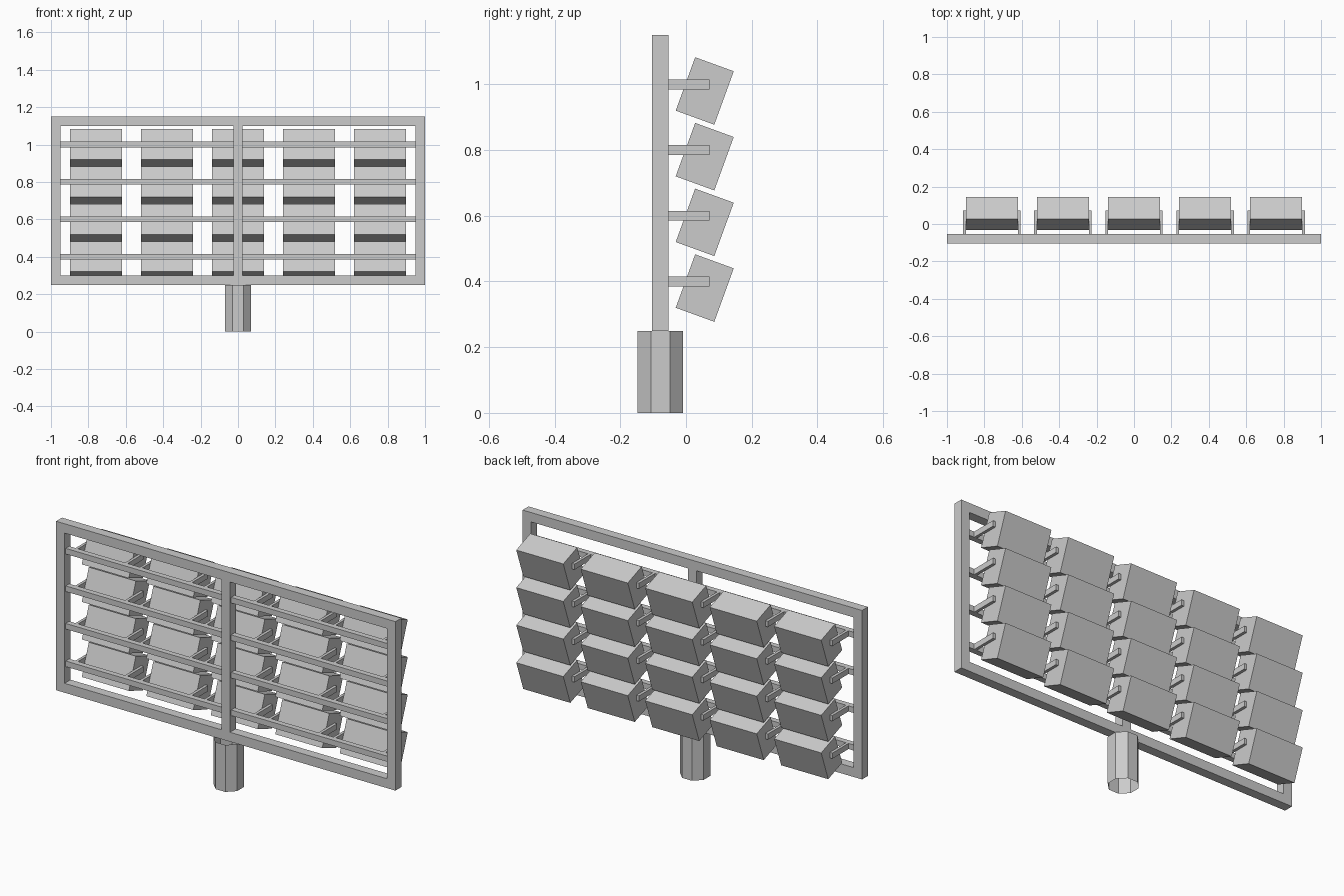
import bpy
import bmesh
from math import radians, pi
from mathutils import Matrix

cube = bpy.data.objects.get("Cube")
if cube:
    bpy.data.objects.remove(cube, do_unlink=True)

grey = bpy.data.materials.new("light_grey")
grey.use_nodes = True
colour = (0.6, 0.6, 0.6, 1)
grey.diffuse_color = colour
grey.node_tree.nodes["Principled BSDF"].inputs["Base Color"].default_value = colour

FRAME_Y = -0.078
BAR = 0.05
ROWS = [0.4, 0.6, 0.8, 1.0]
COLUMNS = [-0.76, -0.38, 0, 0.38, 0.76]


def add_object(name, bm):
    mesh = bpy.data.meshes.new(name)
    bm.to_mesh(mesh)
    bm.free()
    mesh.materials.append(grey)
    obj = bpy.data.objects.new(name, mesh)
    bpy.context.collection.objects.link(obj)
    return obj


def add_box(name, centre, size, tilt=0):
    bm = bmesh.new()
    matrix = (Matrix.Translation(centre) @ Matrix.Rotation(radians(tilt), 4, "X")
              @ Matrix.Diagonal((*size, 1)))
    bmesh.ops.create_cube(bm, size=1, matrix=matrix)
    return add_object(name, bm)


# Open octagonal post
bm = bmesh.new()
bmesh.ops.create_cone(
    bm, cap_ends=False, segments=8, radius1=0.075, radius2=0.075, depth=0.25,
    matrix=Matrix.Translation((0, FRAME_Y, 0.125)) @ Matrix.Rotation(pi / 8, 4, "Z"))
add_object("post", bm)

# Outer frame and centre upright
for name, z in (("bottom", 0.275), ("top", 1.125)):
    add_box(f"frame_{name}", (0, FRAME_Y, z), (2, BAR, BAR))
for name, x in (("frame_right", -0.975), ("centre_upright", 0), ("frame_left", 0.975)):
    add_box(name, (x, FRAME_Y, 0.7), (BAR, BAR, 0.8))

for row, z in enumerate(ROWS, 1):
    # Horizontal rail
    add_box(f"rail_{row}", (0, FRAME_Y, z), (1.9, 0.03, 0.03))
    for column, x in enumerate(COLUMNS, 1):
        # Tilted lamp housing
        add_box(f"lamp_box_{row}_{column}", (x, 0.057, z - 0.02),
                (0.277, 0.125, 0.173), -20)
        # Bracket arms on both sides of the housing
        for side, sign in (("right", -1), ("left", 1)):
            add_box(f"{side}_arm_{row}_{column}", (x + sign * 0.146, -0.002, z),
                    (0.015, 0.148, 0.03))
